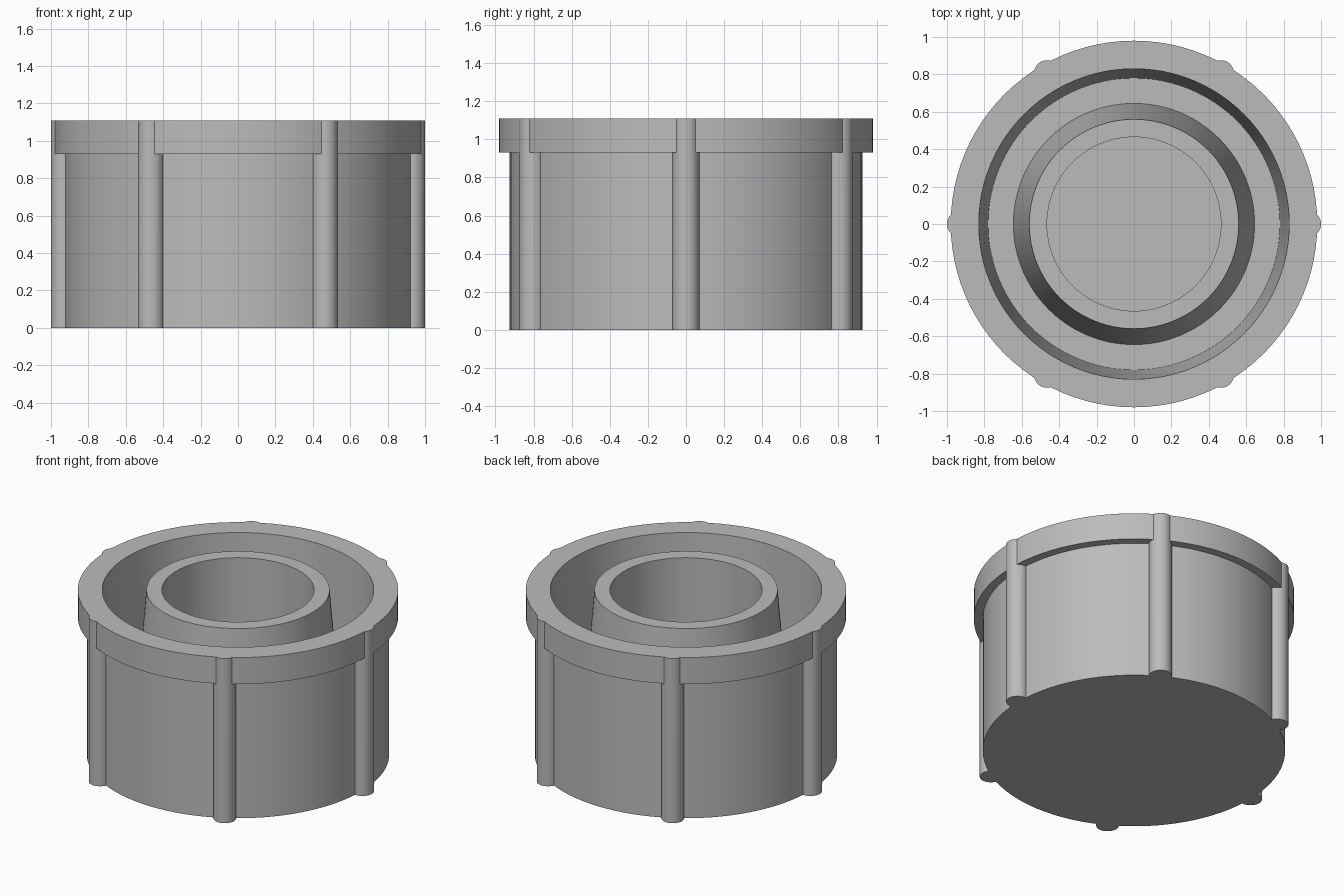
import bpy, bmesh
from math import cos, sin, pi, radians

cube = bpy.data.objects.get("Cube")
if cube:
    bpy.data.objects.remove(cube)

HEIGHT = 1.11
SEGMENTS = 96

grey = bpy.data.materials.new("light grey plastic")
grey.use_nodes = True
grey.diffuse_color = (0.5, 0.5, 0.5, 1)
grey.node_tree.nodes["Principled BSDF"].inputs["Base Color"].default_value = grey.diffuse_color


def make_object(name, bm):
    bmesh.ops.recalc_face_normals(bm, faces=bm.faces)
    mesh = bpy.data.meshes.new(name)
    bm.to_mesh(mesh)
    bm.free()
    mesh.materials.append(grey)
    obj = bpy.data.objects.new(name, mesh)
    bpy.context.collection.objects.link(obj)
    return obj


def lathe(name, profile):
    """Spin a (radius, z) profile about z, closing both ends with flat discs."""
    bm = bmesh.new()
    rings = [[bm.verts.new((r * cos(2 * pi * i / SEGMENTS), r * sin(2 * pi * i / SEGMENTS), z))
              for i in range(SEGMENTS)] for r, z in profile]
    for low, high in zip(rings, rings[1:]):
        for i in range(SEGMENTS):
            j = (i + 1) % SEGMENTS
            bm.faces.new((low[i], low[j], high[j], high[i]))
    bm.faces.new(rings[0])
    bm.faces.new(rings[-1])
    return make_object(name, bm)


# Cap body: flanged wall, tapered groove, hollow centre spigot
cap = lathe("cap_body", [
    (0.925, 0), (0.925, 0.93), (0.98, 0.93), (0.98, HEIGHT),
    (0.83, HEIGHT), (0.78, 0.1), (0.645, 0.1),
    (0.56, HEIGHT), (0.465, HEIGHT), (0.465, 0.1)])

# Six round grip ribs around the outside
bm = bmesh.new()
for k in range(6):
    angle = radians(60 * k)
    rib = bmesh.ops.create_cone(bm, cap_ends=True, segments=32, radius1=0.07,
                                radius2=0.07, depth=HEIGHT)
    bmesh.ops.translate(bm, verts=rib["verts"],
                        vec=(0.93 * cos(angle), 0.93 * sin(angle), HEIGHT / 2))
ribs = make_object("grip_ribs", bm)

# Merge the ribs into the body
union = cap.modifiers.new("merge_ribs", 'BOOLEAN')
union.operation = 'UNION'
union.solver = 'EXACT'
union.object = ribs
bpy.ops.object.select_all(action='DESELECT')
bpy.context.view_layer.objects.active = cap
cap.select_set(True)
bpy.ops.object.modifier_apply(modifier=union.name)
bpy.data.objects.remove(ribs)
bpy.ops.object.shade_smooth_by_angle(angle=radians(30))
